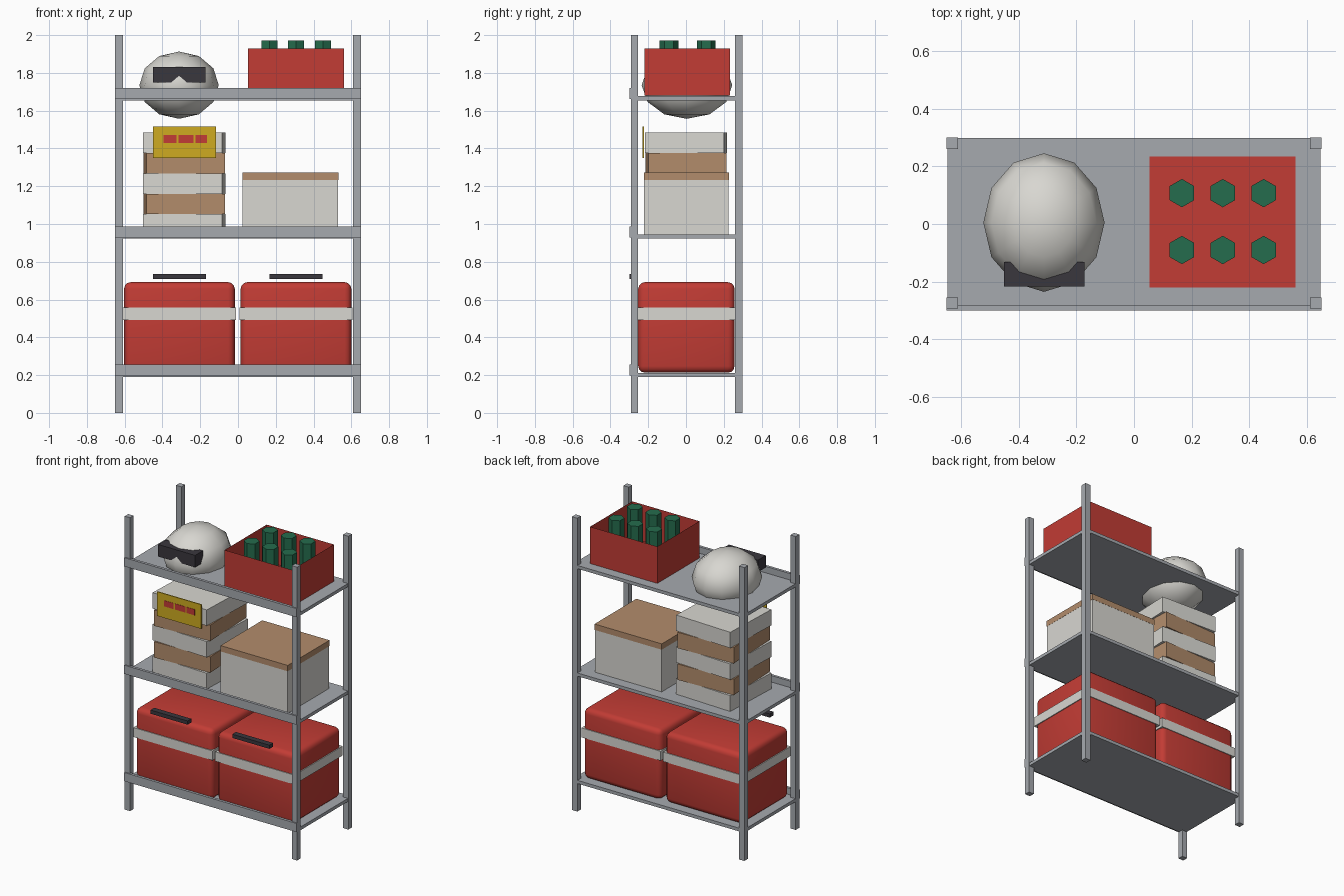
import bpy, bmesh, math
from mathutils import Matrix

if "Cube" in bpy.data.objects:
    bpy.data.objects.remove(bpy.data.objects["Cube"])


def material(name, rgb):
    m = bpy.data.materials.new(name)
    m.diffuse_color = (*rgb, 1)
    m.use_nodes = True
    m.node_tree.nodes["Principled BSDF"].inputs["Base Color"].default_value = m.diffuse_color
    return m


GREY = material("grey metal", (0.38, 0.40, 0.43))
RED = material("red", (0.54, 0.045, 0.035))
WHITE = material("off white", (0.69, 0.68, 0.64))
BROWN = material("cardboard brown", (0.45, 0.265, 0.15))
DARK = material("dark plastic", (0.042, 0.038, 0.048))
GREEN = material("bottle green", (0.018, 0.15, 0.075))
YELLOW = material("sign yellow", (0.62, 0.41, 0.015))


def finish(name, bm, mat):
    me = bpy.data.meshes.new(name)
    bm.to_mesh(me)
    bm.free()
    me.materials.append(mat)
    ob = bpy.data.objects.new(name, me)
    bpy.context.collection.objects.link(ob)
    return ob


def box(name, x, y, z, mat, turn=0.0, bevel=0.0, open_top=False):
    """Box from (min, max) pairs, turned about its own vertical axis."""
    bm = bmesh.new()
    size = [b - a for a, b in (x, y, z)]
    bmesh.ops.create_cube(bm, size=1, matrix=Matrix.Diagonal((*size, 1)))
    if open_top:
        top = [f for f in bm.faces if f.normal.z > 0.9]
        bmesh.ops.delete(bm, geom=top, context='FACES_ONLY')
    if bevel:
        bmesh.ops.bevel(bm, geom=bm.edges[:], offset=bevel, segments=3,
                        profile=0.5, affect='EDGES')
    ob = finish(name, bm, mat)
    ob.location = [(a + b) / 2 for a, b in (x, y, z)]
    ob.rotation_euler.z = turn
    if bevel:
        smooth(ob, 40)
    return ob


def smooth(ob, angle):
    bpy.ops.object.select_all(action='DESELECT')
    ob.select_set(True)
    bpy.context.view_layer.objects.active = ob
    bpy.ops.object.shade_smooth_by_angle(angle=math.radians(angle))


# Rack: four posts, three boards with a front lip
for side, x in (("left", (-0.65, -0.61)), ("right", (0.61, 0.65))):
    box(f"front_{side}_post", x, (-0.292, -0.254), (0, 2), GREY)
    box(f"back_{side}_post", x, (0.26, 0.30), (0, 2), GREY)
for level, z in (("bottom", 0.19), ("middle", 0.922), ("top", 1.655)):
    box(f"{level}_shelf", (-0.647, 0.647), (-0.285, 0.298), (z, z + 0.022), GREY)
    box(f"{level}_shelf_lip", (-0.65, 0.65), (-0.30, -0.281), (z + 0.007, z + 0.066), GREY)

# Bottom shelf: two cool boxes with a pale band and a handle
for side, cx in (("left", -0.31), ("right", 0.307)):
    box(f"{side}_cool_box", (cx - 0.293, cx + 0.293), (-0.253, 0.257),
        (0.213, 0.692), RED, bevel=0.035)
    box(f"{side}_cool_box_band", (cx - 0.299, cx + 0.299), (-0.258, 0.262),
        (0.493, 0.557), WHITE)
    box(f"{side}_cool_box_handle", (cx - 0.14, cx + 0.14), (-0.30, -0.26),
        (0.71, 0.735), DARK)

# Middle shelf: stack of flat boxes turned to and fro
for i in range(5):
    pale = i % 2 == 0
    h = 0.21 if pale else 0.207
    z = 0.944 + i * 0.108
    box(f"flat_box_{i + 1}", (-0.285 - h, -0.285 + h), (-h, h), (z, z + 0.108),
        WHITE if pale else BROWN, turn=-0.04 if pale else 0.04)

# Sign leaning on the stack, with plain red patches
box("sign", (-0.45, -0.117), (-0.229, -0.222), (1.35, 1.515), YELLOW)
for i, (a, b) in enumerate(((-0.395, -0.325), (-0.315, -0.235), (-0.225, -0.165))):
    box(f"sign_patch_{i + 1}", (a, b), (-0.231, -0.228), (1.43, 1.47), RED)

# Middle shelf: lidded carton
box("carton", (0.025, 0.53), (-0.222, 0.226), (0.944, 1.232), WHITE)
box("carton_lid", (0.024, 0.531), (-0.223, 0.227), (1.232, 1.272), BROWN)

# Top shelf: helmet with goggles
bm = bmesh.new()
bmesh.ops.create_uvsphere(bm, u_segments=12, v_segments=6, radius=1,
                          matrix=Matrix.Diagonal((0.21, 0.24, 0.178, 1)))
helmet = finish("helmet", bm, WHITE)
helmet.location = (-0.312, 0.005, 1.735)
smooth(helmet, 60)
box("goggles", (-0.45, -0.172), (-0.217, -0.132), (1.75, 1.832), DARK)

# Top shelf: open crate with six bottles
box("crate", (0.053, 0.56), (-0.22, 0.233), (1.679, 1.93), RED, open_top=True)
for i in range(6):
    bm = bmesh.new()
    bmesh.ops.create_cone(bm, cap_ends=True, segments=6, radius1=0.049,
                          radius2=0.049, depth=0.285)
    bottle = finish(f"bottle_{i + 1}", bm, GREEN)
    xs = [v.co.x for v in bottle.data.vertices]
    # corners point to front and back
    bottle.rotation_euler.z = math.radians(30) if max(xs) > 0.046 else 0
    bottle.location = (0.166 + 0.1415 * (i % 3), -0.09 + 0.197 * (i // 3), 1.83)
